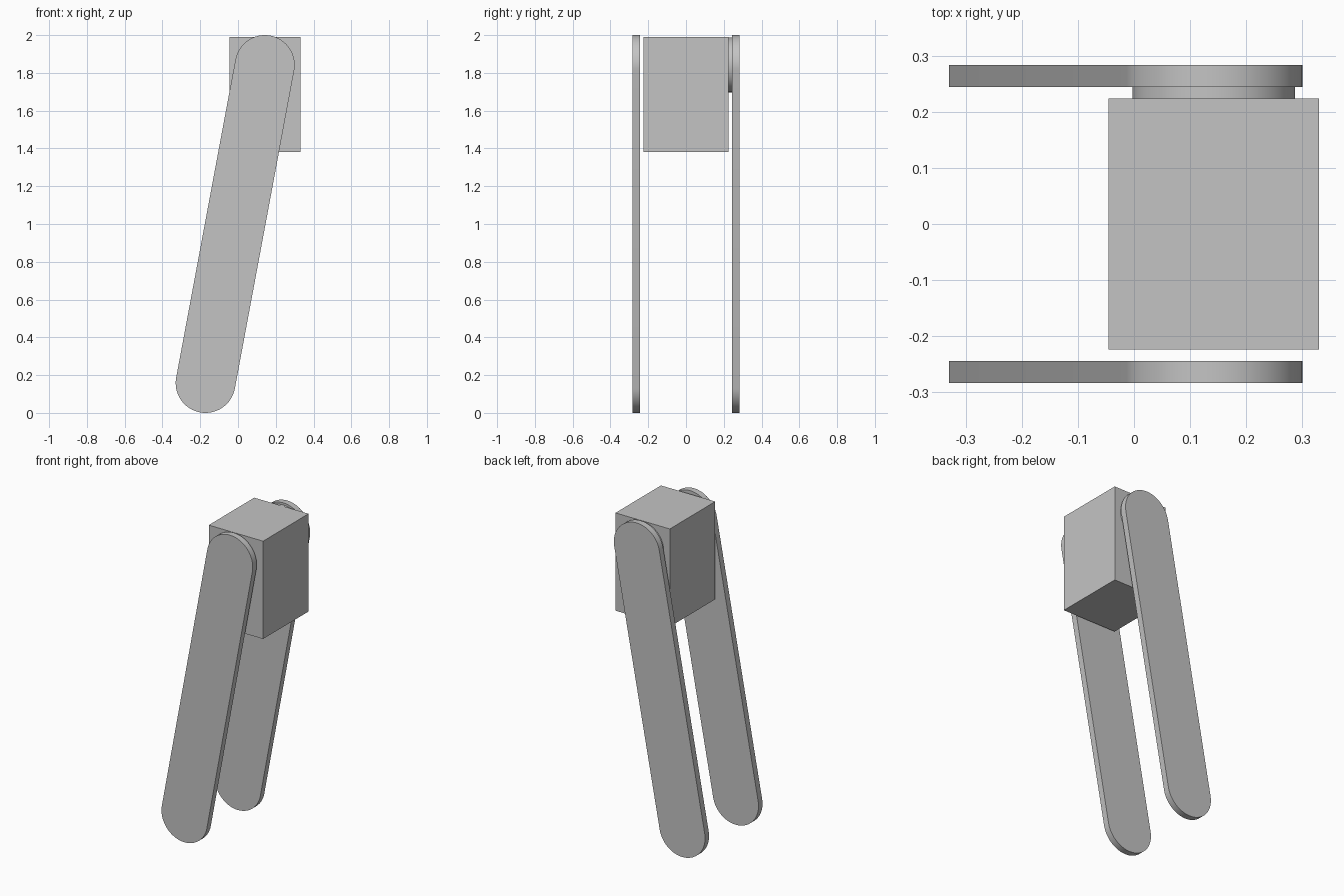
import bpy
import bmesh
from math import atan2, cos, sin, pi
from mathutils import Vector

default_cube = bpy.data.objects.get("Cube")
if default_cube:
    bpy.data.objects.remove(default_cube, do_unlink=True)

# Single plain grey finish
GREY = (0.55, 0.55, 0.55, 1.0)
grey = bpy.data.materials.new("plain_grey")
grey.use_nodes = True
grey.diffuse_color = GREY
grey.node_tree.nodes["Principled BSDF"].inputs["Base Color"].default_value = GREY


def arc(centre, radius, start, sweep, steps):
    """Points (x, z) along an arc, both ends included."""
    angles = [start + sweep * i / steps for i in range(steps + 1)]
    return [(centre.x + radius * cos(a), centre.y + radius * sin(a)) for a in angles]


def plate(name, outline, y_front, y_back, smooth=False):
    """Extrude an (x, z) outline along y."""
    bm = bmesh.new()
    face = bm.faces.new([bm.verts.new((x, y_front, z)) for x, z in outline])
    extruded = bmesh.ops.extrude_face_region(bm, geom=[face])["geom"]
    moved = [v for v in extruded if isinstance(v, bmesh.types.BMVert)]
    bmesh.ops.translate(bm, verts=moved, vec=(0, y_back - y_front, 0))
    bmesh.ops.recalc_face_normals(bm, faces=bm.faces)
    mesh = bpy.data.meshes.new(name)
    bm.to_mesh(mesh)
    bm.free()
    mesh.materials.append(grey)
    obj = bpy.data.objects.new(name, mesh)
    bpy.context.collection.objects.link(obj)
    if smooth:
        bpy.ops.object.select_all(action="DESELECT")
        obj.select_set(True)
        bpy.context.view_layer.objects.active = obj
        bpy.ops.object.shade_smooth_by_angle(angle=pi / 6)
    return obj


# Shared layout
pivot = Vector((0.142, 1.842))
foot = Vector((-0.172, 0.158))
arm_radius = 0.158
block_y, arm_inner, arm_outer = 0.224, 0.244, 0.283

# Slanted arms with rounded ends
lean = pivot - foot
across = atan2(lean.y, lean.x) - pi / 2
arm_outline = (arc(pivot, arm_radius, across, pi, 32)
               + arc(foot, arm_radius, across + pi, pi, 32))
plate("front_arm", arm_outline, -arm_outer, -arm_inner, smooth=True)
plate("back_arm", arm_outline, arm_inner, arm_outer, smooth=True)

# Block held between the arms
left, right, bottom, top = -0.045, 0.33, 1.38, 1.99
plate("block", [(left, bottom), (right, bottom), (right, top), (left, top)],
      -block_y, block_y)

# Round spacer joining the block to the back arm
plate("back_spacer", arc(pivot, 0.145, 0, 2 * pi, 64)[:-1],
      block_y, arm_inner, smooth=True)
